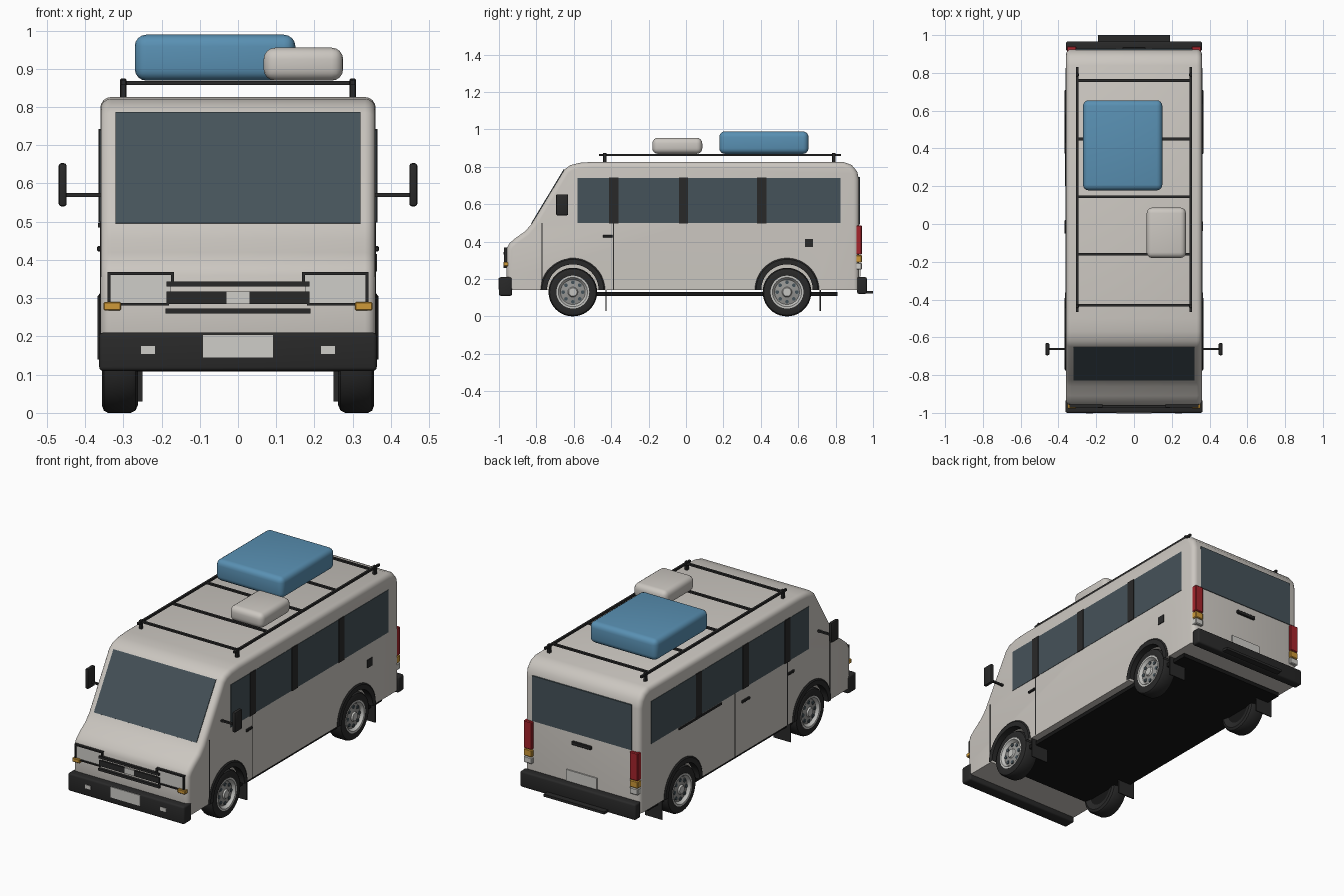
import bpy, bmesh, math
from mathutils import Matrix, Vector

cube = bpy.data.objects.get("Cube")
if cube:
    bpy.data.objects.remove(cube, do_unlink=True)


def material(name, r, g, b):
    m = bpy.data.materials.new(name)
    m.use_nodes = True
    m.diffuse_color = (r, g, b, 1)
    bsdf = m.node_tree.nodes["Principled BSDF"]
    bsdf.inputs["Base Color"].default_value = (r, g, b, 1)
    bsdf.inputs["Roughness"].default_value = 0.6
    return m


PAINT = material("warm_grey_paint", 0.60, 0.57, 0.53)
GLASS = material("tinted_glass", 0.06, 0.085, 0.10)
TRIM = material("black_trim", 0.022, 0.022, 0.022)
FLOOR = material("underside_black", 0.008, 0.008, 0.008)
BLUE = material("blue_luggage", 0.10, 0.28, 0.45)
RED = material("red_lamp", 0.38, 0.018, 0.025)
AMBER = material("amber_lamp", 0.62, 0.32, 0.04)
PALE = material("pale_lens", 0.62, 0.61, 0.58)
RIM = material("rim_silver", 0.55, 0.55, 0.53)
HUB = material("hub_grey", 0.30, 0.30, 0.29)


def finish(bm, name, mat):
    bmesh.ops.recalc_face_normals(bm, faces=bm.faces)
    mesh = bpy.data.meshes.new(name)
    bm.to_mesh(mesh)
    bm.free()
    mesh.materials.append(mat)
    ob = bpy.data.objects.new(name, mesh)
    bpy.context.collection.objects.link(ob)
    return ob


def box(name, mat, x, y, z, bevel=0, segments=3, tilt=0):
    """Box from (low, high) ranges, optionally bevelled and tilted about x."""
    bm = bmesh.new()
    bmesh.ops.create_cube(bm, size=1)
    bmesh.ops.scale(bm, vec=[r[1] - r[0] for r in (x, y, z)], verts=bm.verts)
    if bevel:
        bmesh.ops.bevel(bm, geom=bm.edges[:], offset=bevel, segments=segments,
                        profile=0.5, affect='EDGES')
    centre = Vector([(r[0] + r[1]) / 2 for r in (x, y, z)])
    bm.transform(Matrix.Translation(centre) @ Matrix.Rotation(tilt, 4, 'X'))
    return finish(bm, name, mat)


def span(side, a, b):
    return tuple(sorted((side * a, side * b)))


def lathe(name, mat, profile, centre, side=1, steps=40, arc=math.tau, closed=False):
    """Spin (x, radius) points about an axle along x at centre (y, z)."""
    bm = bmesh.new()
    vs = [bm.verts.new((side * x, -r, 0)) for x, r in profile]
    es = [bm.edges.new(p) for p in zip(vs, vs[1:])]
    if closed:
        es.append(bm.edges.new((vs[-1], vs[0])))
    bmesh.ops.spin(bm, geom=vs + es, cent=(0, 0, 0), axis=(1, 0, 0),
                   angle=-arc, steps=steps)
    bmesh.ops.remove_doubles(bm, verts=bm.verts, dist=0.0002)
    bmesh.ops.translate(bm, vec=(0, *centre), verts=bm.verts)
    return finish(bm, name, mat)


# Body shell: side profile extruded across, with rounded side edges
W = 0.36
outline = [(-.95, .14), (-.96, .22), (-.96, .36), (-.945, .39), (-.91, .42),
           (-.86, .455), (-.825, .495), (-.65, .785), (-.62, .808), (-.57, .821),
           (-.5, .826), (.84, .826), (.885, .81), (.915, .775), (.925, .73), (.925, .14)]
bm = bmesh.new()
bm.faces.new([bm.verts.new((-W, y, z)) for y, z in outline])
new = bmesh.ops.extrude_face_region(bm, geom=bm.faces[:])["geom"]
bmesh.ops.translate(bm, vec=(2 * W, 0, 0), verts=[v for v in new if isinstance(v, bmesh.types.BMVert)])
rim_edges = [e for e in bm.edges if abs(e.verts[0].co.x - e.verts[1].co.x) < 0.01
             and max(v.co.z for v in e.verts) > 0.15]
bmesh.ops.bevel(bm, geom=rim_edges, offset=0.028, segments=4, profile=0.5,
                affect='EDGES', clamp_overlap=False)
body = finish(bm, "body", PAINT)

# Wheel wells, wheels, arch flares and mud flaps
AXLES = {"front": -0.605, "rear": 0.54}
for end, y in AXLES.items():
    for side, label in ((1, "left"), (-1, "right")):
        tag = f"{end}_{label}"
        cutter = lathe("well_cutter", PAINT, [(.23, 0), (.23, .155), (.45, .155), (.45, 0)], (y, .14), side)
        mod = body.modifiers.new("well", 'BOOLEAN')
        mod.object, mod.operation, mod.solver = cutter, 'DIFFERENCE', 'EXACT'
        bpy.context.view_layer.objects.active = body
        bpy.ops.object.modifier_apply(modifier=mod.name)
        bpy.data.objects.remove(cutter, do_unlink=True)

        axle = (y, 0.13)
        lathe(tag + "_tyre", TRIM, [(.27, .08), (.262, .11), (.268, .124), (.28, .13), (.34, .13),
              (.351, .124), (.356, .11), (.353, .086), (.335, .084)], axle, side)
        lathe(tag + "_rim", RIM, [(.33, .088), (.355, .088), (.355, .078), (.338, .066)], axle, side)
        lathe(tag + "_hub", HUB, [(.338, .068), (.344, .035), (.346, .026)], axle, side)
        lathe(tag + "_hub_cap", RIM, [(.346, .027), (.354, .022), (.354, 0)], axle, side, 20)
        lathe(tag + "_wheel_back", FLOOR, [(.272, .085), (.272, 0)], axle, side)
        for k in range(8):
            a = math.tau * k / 8
            spot = (axle[0] + .052 * math.cos(a), axle[1] + .052 * math.sin(a))
            lathe(tag + "_rim_hole", GLASS, [(.338, .010), (.345, .010), (.345, 0)], spot, side, 10)
        lathe(tag + "_arch_flare", TRIM, [(.325, .138), (.325, .172), (.362, .172), (.367, .165),
              (.367, .138)], (y, .14), side, 24, math.pi, True)
        box(tag + "_mud_flap", TRIM, span(side, .25, .355), (y + .175, y + .181), (.03, .15))

# Underfloor, bumpers and rear step
box("underfloor", FLOOR, (-.33, .33), (-.72, .81), (.108, .13))
box("front_bumper", TRIM, (-.363, .363), (-1, -.93), (.11, .21), .01)
box("rear_bumper", TRIM, (-.36, .36), (.915, .967), (.12, .21), .01)
box("rear_step", TRIM, (-.19, .19), (.93, 1), (.123, .137))
box("front_plate", PALE, (-.092, .092), (-1.003, -.995), (.145, .205))
box("rear_plate", PALE, (-.095, .095), (.92, .932), (.212, .275))

# Windscreen, rear window and side glazing
dy, dz = 0.175, 0.29
half = math.hypot(dy, dz) / 2
box("windscreen", GLASS, (-.32, .32), (-.7375 - half, -.7375 + half), (.636, .644),
    tilt=math.atan2(dz, dy))
box("rear_window", GLASS, (-.31, .31), (.921, .929), (.49, .745))
for side in (1, -1):
    box("side_glass", GLASS, span(side, .355, .362), (-.58, .825), (.50, .74))
    for y in (-.387, -.013, .405):
        box("window_pillar", TRIM, span(side, .355, .365), (y - .025, y + .025), (.498, .742))
    for y in (-.77, -.388):
        box("door_seam", TRIM, span(side, .355, .3615), (y - .003, y + .003), (.145, .50))
    box("door_handle", TRIM, span(side, .355, .369), (-.445, -.392), (.422, .436), .003, 1)

    # Mirrors
    box("mirror_arm", TRIM, span(side, .34, .455), (-.668, -.656), (.565, .575))
    box("mirror", TRIM, span(side, .448, .469), (-.695, -.63), (.54, .653), .007, 2)

    # Headlamp lens with dark surround
    box("headlamp", PALE, span(side, .175, .335), (-.964, -.95), (.288, .362))
    for xs, zs in (((.17, .341), (.36, .368)), ((.333, .341), (.283, .368)),
                   ((.167, .175), (.338, .368)), ((.18, .341), (.281, .287))):
        box("headlamp_surround", TRIM, span(side, *xs), (-.972, -.95), zs)
    box("indicator", AMBER, span(side, .306, .352), (-.977, -.94), (.268, .29), .003, 1)
    box("fog_lamp", PALE, span(side, .217, .254), (-1.003, -.995), (.154, .175))
    box("grille_block", TRIM, span(side, .03, .187), (-.97, -.955), (.285, .317))

    # Tail lamps
    for name, mat, zs in (("brake_lamp", RED, (.33, .487)), ("turn_lamp", AMBER, (.288, .328)),
                          ("reverse_lamp", PALE, (.25, .286))):
        box(name, mat, span(side, .305, .356), (.90, .94), zs, .004, 1)

# Grille bars and centre badge blank
box("grille_top", TRIM, (-.187, .187), (-.975, -.955), (.33, .343))
box("grille_bottom", TRIM, (-.19, .19), (-.975, -.955), (.26, .273))
box("grille_centre", PALE, (-.03, .03), (-.97, -.955), (.285, .317))

# Sliding door on the right, fuel flap on the left, tailgate handle
box("slide_seam", TRIM, (-.3615, -.355), (.077, .083), (.145, .50))
box("slide_track", TRIM, (-.366, -.355), (.2, .58), (.485, .496))
box("slide_handle", TRIM, (-.369, -.355), (-.05, .02), (.422, .436), .003, 1)
box("fuel_flap", TRIM, (.355, .364), (.635, .68), (.37, .415))
box("tailgate_handle", TRIM, (-.06, .06), (.92, .937), (.425, .445), .003, 1)

# Roof rack
for side in (1, -1):
    box("rack_rail", TRIM, span(side, .294, .306), (-.465, .83), (.857, .869))
    for y in (-.435, .79):
        box("rack_post", TRIM, span(side, .292, .308), (y - .009, y + .009), (.815, .874), .002, 1)
for y in (-.43, -.16, .145, .45, .76):
    box("rack_crossbar", TRIM, (-.30, .30), (y - .007, y + .007), (.858, .868))

# Luggage
box("blue_case", BLUE, (-.27, .15), (.178, .655), (.869, .989), .03, 4)
box("pale_case", PAINT, (.067, .275), (-.18, .087), (.869, .955), .03, 4)

# Smooth shading with crisp edges
for ob in bpy.context.view_layer.objects:
    ob.select_set(ob.type == 'MESH')
bpy.context.view_layer.objects.active = body
bpy.ops.object.shade_smooth_by_angle(angle=math.radians(35))
